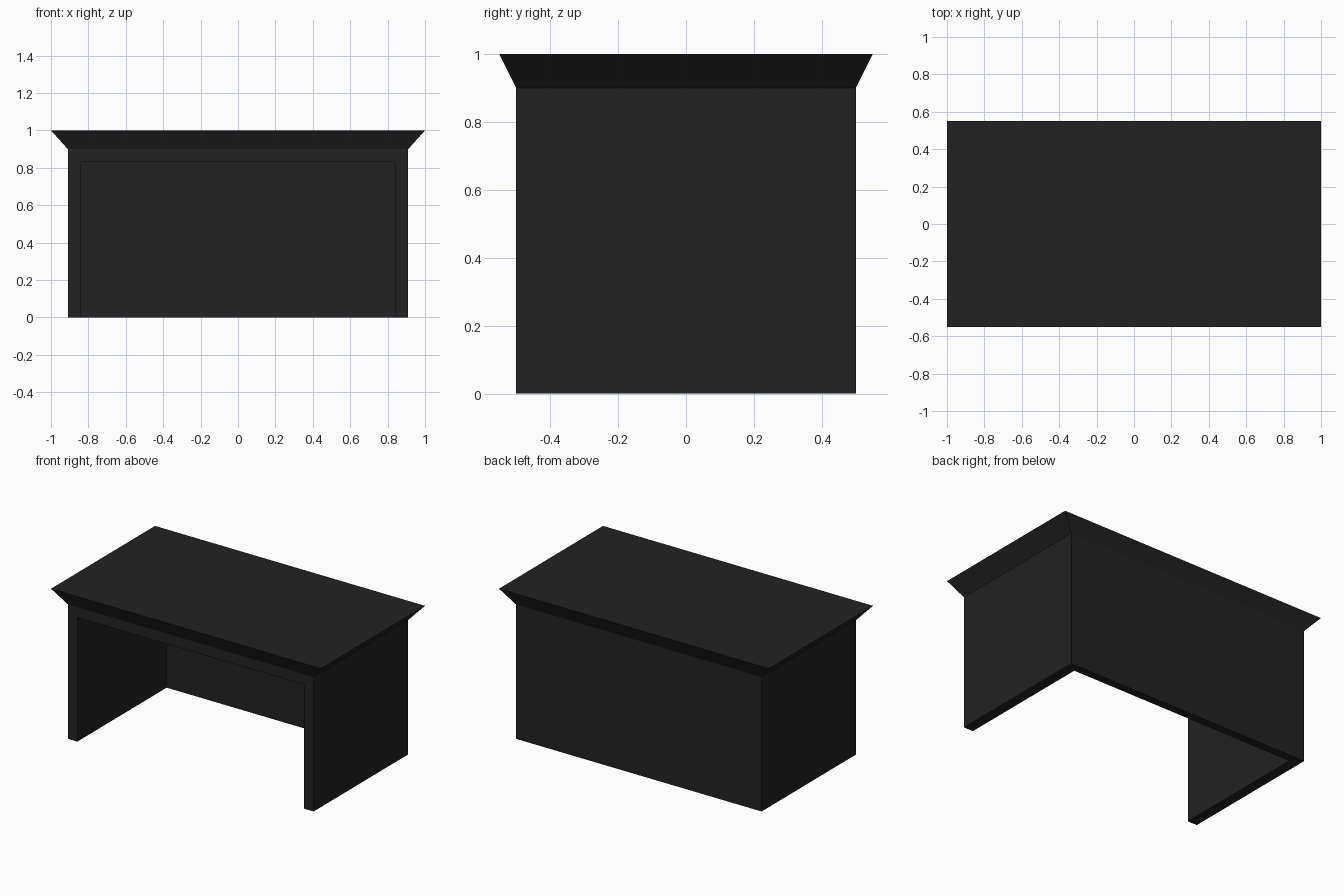
import bpy, bmesh
from mathutils import Matrix

if "Cube" in bpy.data.objects:
    bpy.data.objects.remove(bpy.data.objects["Cube"])

mat = bpy.data.materials.new("near black wood")
mat.diffuse_color = (0.016, 0.016, 0.016, 1)
mat.use_nodes = True
mat.node_tree.nodes["Principled BSDF"].inputs["Base Color"].default_value = mat.diffuse_color


def box(name, x, y, z):
    """Box from (min, max) ranges; returns the object."""
    bm = bmesh.new()
    size = [b - a for a, b in (x, y, z)]
    mid = [(a + b) / 2 for a, b in (x, y, z)]
    bmesh.ops.create_cube(bm, size=1, matrix=Matrix.Translation(mid) @ Matrix.Diagonal((*size, 1)))
    me = bpy.data.meshes.new(name)
    bm.to_mesh(me)
    bm.free()
    me.materials.append(mat)
    ob = bpy.data.objects.new(name, me)
    bpy.context.collection.objects.link(ob)
    return ob


# Desk body: side panels, back panel and flared top as one shell
desk = box("desk", (-0.91, 0.91), (-0.5, 0.5), (0, 0.9))
bm = bmesh.new()
bm.from_mesh(desk.data)
top = max(bm.faces, key=lambda f: f.calc_center_median().z)
new = bmesh.ops.extrude_discrete_faces(bm, faces=[top])["faces"][0]
for v in new.verts:
    v.co.x *= 1.0 / 0.91
    v.co.y *= 0.55 / 0.5
    v.co.z = 1.0
bm.to_mesh(desk.data)
bm.free()

# Knee space, open at the front and the floor
cutter = box("knee_space_cutter", (-0.84, 0.84), (-0.7, 0.445), (-0.2, 0.83))
cutter.hide_render = True
cutter.display_type = 'WIRE'
cut = desk.modifiers.new("knee space", 'BOOLEAN')
cut.operation = 'DIFFERENCE'
cut.solver = 'EXACT'
cut.object = cutter
